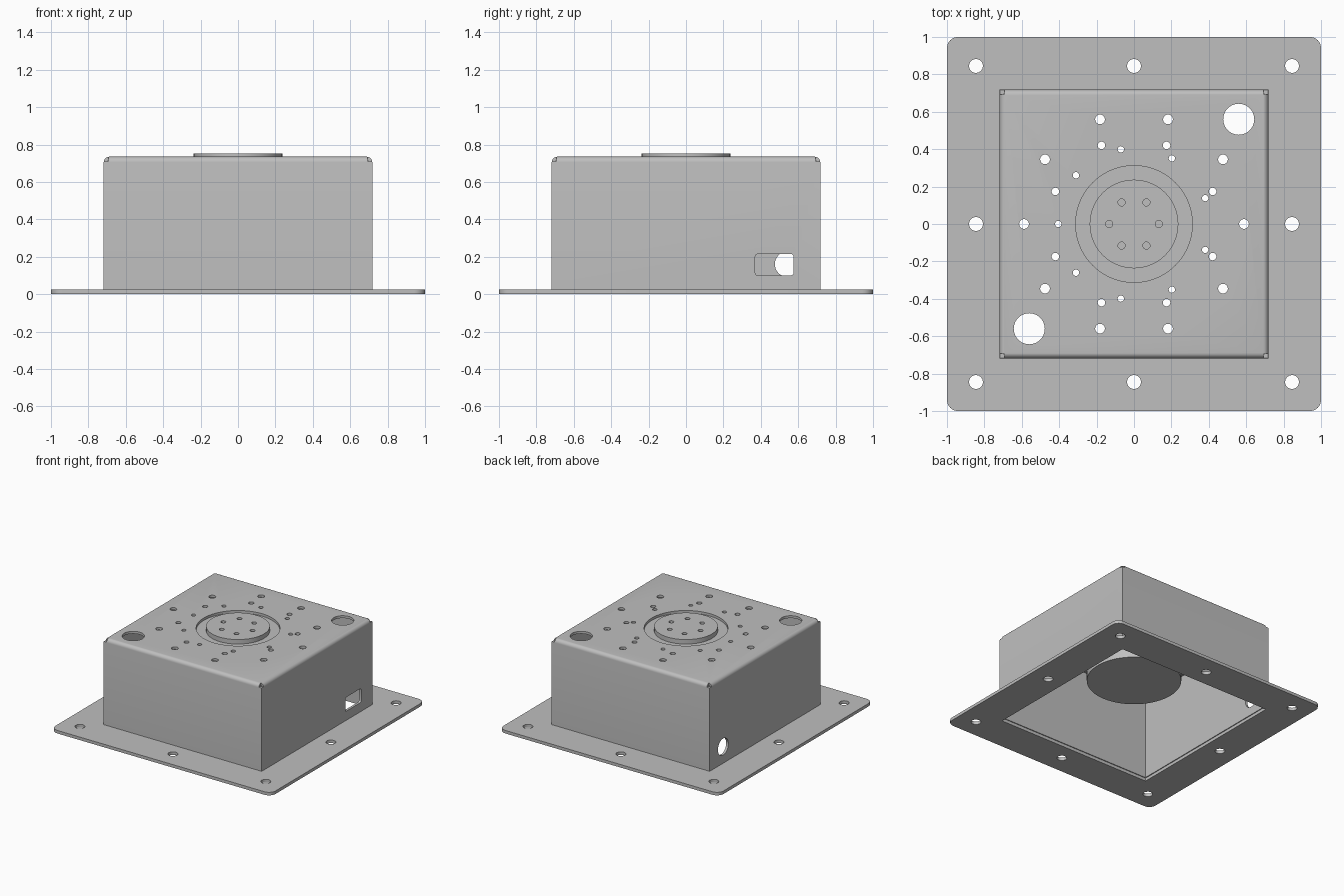
import bpy, bmesh, math
from mathutils import Matrix, Vector

if "Cube" in bpy.data.objects:
    bpy.data.objects.remove(bpy.data.objects["Cube"])

GREY = bpy.data.materials.new("sheet_grey")
GREY.diffuse_color = (0.52, 0.52, 0.52, 1)
GREY.use_nodes = True
GREY.node_tree.nodes["Principled BSDF"].inputs["Base Color"].default_value = GREY.diffuse_color


def add_box(bm, x0, x1, y0, y1, z0, z1):
    size = Matrix.Diagonal((x1 - x0, y1 - y0, z1 - z0, 1))
    mid = Matrix.Translation(((x0 + x1) / 2, (y0 + y1) / 2, (z0 + z1) / 2))
    return bmesh.ops.create_cube(bm, size=1, matrix=mid @ size)["verts"]


def add_cyl(bm, x, y, r, z0, z1, n=24):
    bmesh.ops.create_cone(bm, cap_ends=True, segments=n, radius1=r, radius2=r, depth=z1 - z0,
                          matrix=Matrix.Translation((x, y, (z0 + z1) / 2)))


def bevel(bm, verts, test, r, seg):
    """Round the edges of the given verts whose end points pass the test."""
    edges = {e for v in verts for e in v.link_edges if test(e.verts[0].co, e.verts[1].co)}
    bmesh.ops.bevel(bm, geom=list(edges), offset=r, segments=seg, profile=0.5, affect='EDGES')


def make(name, bm):
    bmesh.ops.recalc_face_normals(bm, faces=bm.faces[:])
    me = bpy.data.meshes.new(name)
    bm.to_mesh(me)
    bm.free()
    ob = bpy.data.objects.new(name, me)
    me.materials.append(GREY)
    bpy.context.collection.objects.link(ob)
    return ob


def cut(ob, bm):
    cutter = make("cutter", bm)
    cutter.hide_render = True
    mod = ob.modifiers.new("cut", 'BOOLEAN')
    mod.operation, mod.solver, mod.object = 'DIFFERENCE', 'EXACT', cutter
    select(ob)
    bpy.ops.object.modifier_apply(modifier=mod.name)
    bpy.data.objects.remove(cutter)


def select(ob):
    bpy.ops.object.select_all(action='DESELECT')
    ob.select_set(True)
    bpy.context.view_layer.objects.active = ob


def ring(count, radius, start=0):
    for i in range(count):
        a = math.radians(start + 360 * i / count)
        yield radius * math.cos(a), radius * math.sin(a)


T = 0.025            # flange thickness
W, TOP = 0.718, 0.735  # housing half width and roof height
IN, CEIL = 0.698, 0.715

# Base flange: rounded square with opening and eight bolt holes
bm = bmesh.new()
v = add_box(bm, -1, 1, -1, 1, 0, T)
bevel(bm, v, lambda a, b: abs(a.z - b.z) > 0.01, 0.06, 8)
flange = make("base_flange", bm)
bm = bmesh.new()
add_box(bm, -0.705, 0.705, -0.705, 0.705, -0.1, 0.1)
for x in (-0.845, 0, 0.845):
    for y in (-0.845, 0, 0.845):
        if x or y:
            add_cyl(bm, x, y, 0.037, -0.1, 0.1, 32)
cut(flange, bm)

# Housing: folded box with rounded roof edges, hollow and open below
bm = bmesh.new()
v = add_box(bm, -W, W, -W, W, T, TOP)
bevel(bm, v, lambda a, b: min(a.z, b.z) > 0.5, 0.03, 5)
housing = make("housing", bm)
bm = bmesh.new()
add_box(bm, -IN, IN, -IN, IN, -0.1, CEIL)
cut(housing, bm)

# Roof holes, hub opening and corner relief notches
bm = bmesh.new()
add_cyl(bm, 0, 0, 0.312, 0.66, 0.8, 64)
for s in (-1, 1):
    add_cyl(bm, 0.56 * s, 0.56 * s, 0.083, 0.66, 0.8, 40)
for count, radius, start, r in ((10, 0.588, 0, 0.026), (8, 0.455, 22.5, 0.02), (9, 0.405, 20, 0.017)):
    for x, y in ring(count, radius, start):
        add_cyl(bm, x, y, r, 0.66, 0.8)
for sx in (-1, 1):
    for sy in (-1, 1):
        xs, ys = sorted((sx * 0.692, sx * 0.8)), sorted((sy * 0.692, sy * 0.8))
        add_box(bm, *xs, *ys, 0.709, 0.8)
cut(housing, bm)

# Side ports: rounded window on the right, round cable hole on the left
bm = bmesh.new()
v = add_box(bm, 0.6, 0.8, 0.37, 0.575, 0.10, 0.215)
bevel(bm, v, lambda a, b: abs(a.x - b.x) > 0.05, 0.015, 4)
bmesh.ops.create_cone(bm, cap_ends=True, segments=32, radius1=0.068, radius2=0.068, depth=0.2,
                      matrix=Matrix.Translation((-0.7, 0.543, 0.16)) @ Matrix.Rotation(math.pi / 2, 4, 'Y'))
cut(housing, bm)

# Round body hanging under the roof
bm = bmesh.new()
add_cyl(bm, 0, 0, 0.356, 0.30, CEIL, 64)
body = make("round_body", bm)

# Hub disc standing through the roof, with six blind holes
bm = bmesh.new()
add_cyl(bm, 0, 0, 0.237, 0.70, 0.752, 64)
hub = make("hub_disc", bm)
bm = bmesh.new()
for x, y in ring(6, 0.133):
    add_cyl(bm, x, y, 0.019, 0.722, 0.8)
cut(hub, bm)

for ob in (flange, housing, body, hub):
    select(ob)
    bpy.ops.object.shade_smooth_by_angle(angle=math.radians(30))
